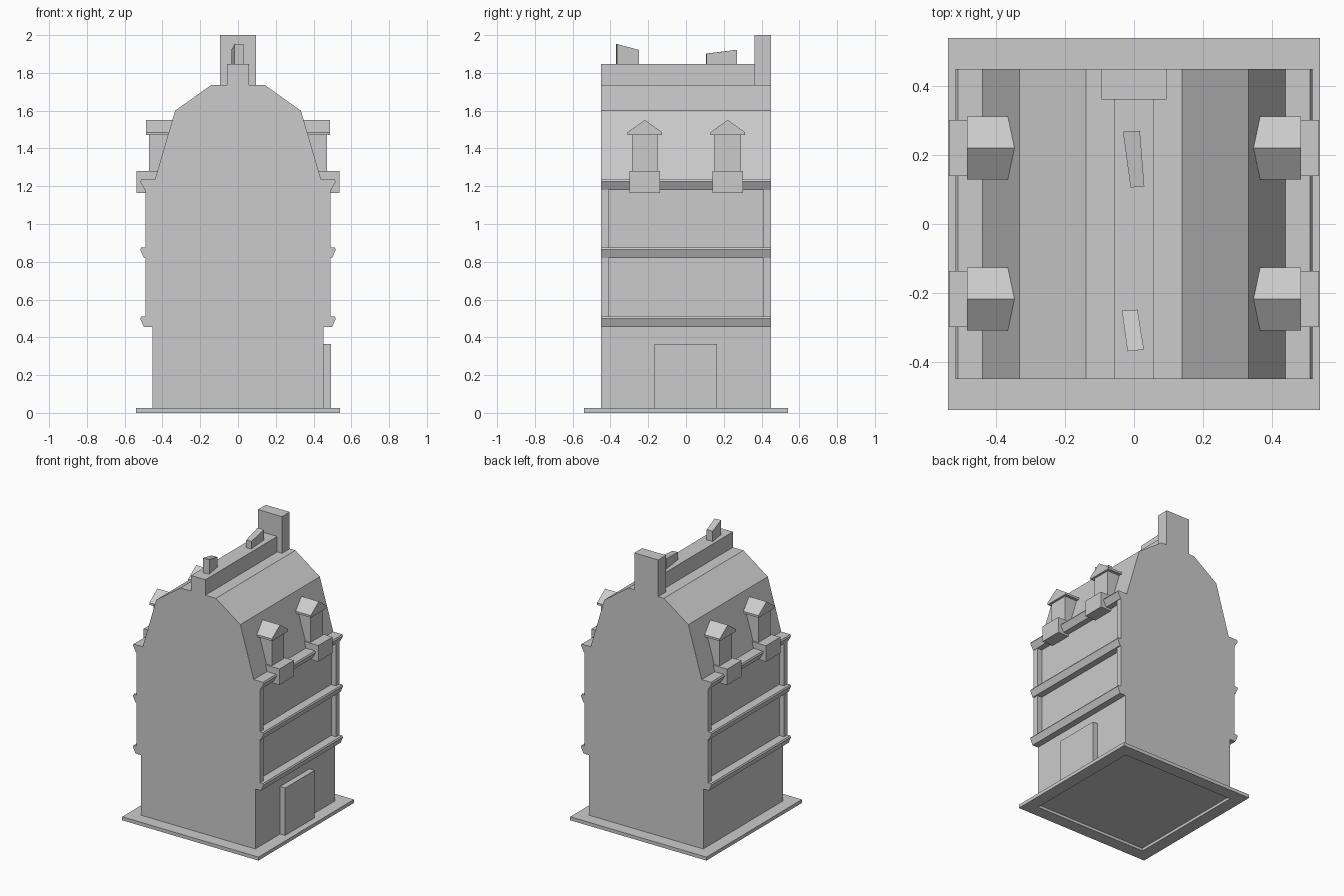
import bpy, bmesh

if "Cube" in bpy.data.objects:
    bpy.data.objects.remove(bpy.data.objects["Cube"])


def make(name, verts, faces):
    me = bpy.data.meshes.new(name)
    me.from_pydata(verts, [], faces)
    bm = bmesh.new()
    bm.from_mesh(me)
    bmesh.ops.recalc_face_normals(bm, faces=bm.faces)
    bm.to_mesh(me)
    bm.free()
    ob = bpy.data.objects.new(name, me)
    bpy.context.collection.objects.link(ob)
    return ob


def prism(name, bottom, top):
    n = len(bottom)
    sides = [(i, (i + 1) % n, n + (i + 1) % n, n + i) for i in range(n)]
    return make(name, bottom + top, [tuple(range(n))[::-1], tuple(range(n, 2 * n))] + sides)


def box(name, x0, x1, y0, y1, z0, z1):
    ring = [(x0, y0), (x1, y0), (x1, y1), (x0, y1)]
    return prism(name, [(x, y, z0) for x, y in ring], [(x, y, z1) for x, y in ring])


# Base frame, open underneath
ring = [(-1, -1), (1, -1), (1, 1), (-1, 1)]
loops = [(0.54, 0), (0.54, 0.025), (0.45, 0.025), (0.45, 0)]
make("base_frame", [(x * r, y * r, z) for r, z in loops for x, y in ring],
     [(a * 4 + i, a * 4 + (i + 1) % 4, (a + 1) % 4 * 4 + (i + 1) % 4, (a + 1) % 4 * 4 + i)
      for a in range(4) for i in range(4)])

# House body with cornices and gambrel roof, one extruded silhouette
half = [(0.452, 0.02)]
for z in (0.455, 0.82):
    half += [(0.452, z), (0.498, z), (0.518, z + 0.045), (0.512, z + 0.055), (0.452, z + 0.055)]
half += [(0.452, 1.18), (0.493, 1.18), (0.518, 1.225), (0.512, 1.235), (0.44, 1.235),
         (0.333, 1.6), (0.14, 1.737)]
outline = half + [(-x, z) for x, z in reversed(half)]
prism("house_body", [(x, -0.45, z) for x, z in outline], [(x, 0.45, z) for x, z in outline])

# Ridge wall and chimney
box("ridge_wall", -0.057, 0.057, -0.45, 0.37, 1.72, 1.848)
box("chimney", -0.095, 0.095, 0.362, 0.45, 1.7, 2.0)

# Two skewed stumps on the ridge, with sloping tops
front = [(-0.019, -0.37, 1.952), (0.029, -0.365, 1.952), (0.01, -0.249, 1.922), (-0.035, -0.252, 1.922)]
rear = [(-0.01, 0.106, 1.902), (0.03, 0.109, 1.902), (0.017, 0.271, 1.922), (-0.032, 0.268, 1.922)]
for name, top in (("front_stump", front), ("rear_stump", rear)):
    prism(name, [(x, y, 1.84) for x, y, z in top], top)

# Door on the right side only
box("door", 0.44, 0.492, -0.168, 0.165, 0.025, 0.365)

for s, side in ((1, "right"), (-1, "left")):
    # Corner pilasters leave the wall panels recessed
    for z0, z1 in ((0.51, 0.82), (0.875, 1.18)):
        for y0 in (-0.45, 0.41):
            box("pilaster_" + side, s * 0.452, s * 0.49, y0, y0 + 0.04, z0, z1)
    # Dormers: planter box, window block, gabled cap
    for c in (-0.218, 0.221):
        box("planter_" + side, s * 0.42, s * 0.538, c - 0.081, c + 0.081, 1.165, 1.28)
        box("dormer_" + side, s * 0.37, s * 0.47, c - 0.069, c + 0.069, 1.27, 1.48)
        cap = [(c - 0.092, 1.47), (c + 0.092, 1.47), (c + 0.092, 1.485), (c, 1.551), (c - 0.092, 1.485)]
        # inner end follows the roof slope, just below its surface
        prism("dormer_cap_" + side, [(s * 0.486, y, z) for y, z in cap],
              [(s * (0.438 - 0.293 * (z - 1.235)), y, z) for y, z in cap])
